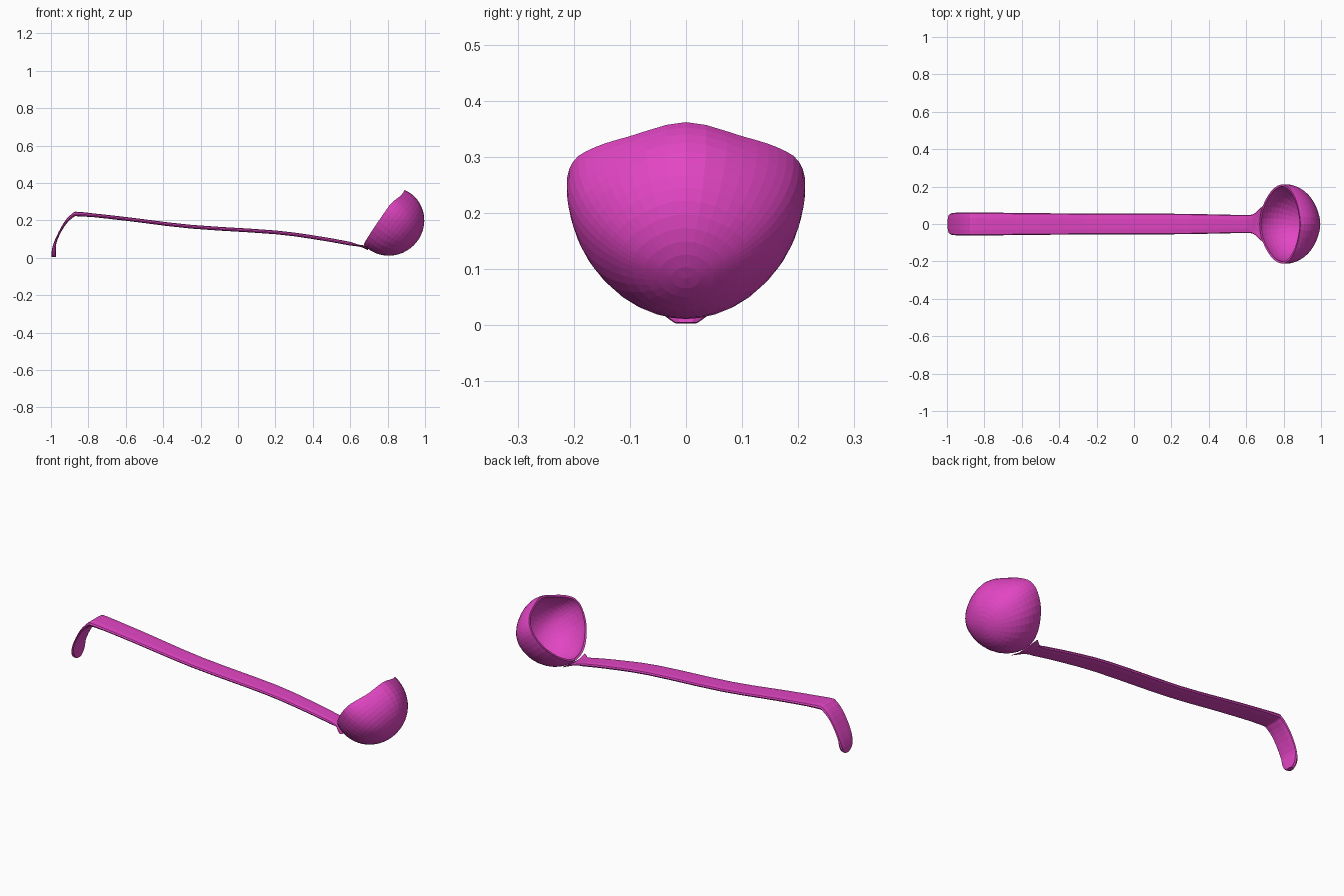
import bpy, math
from mathutils import Vector
from mathutils.geometry import interpolate_bezier

if "Cube" in bpy.data.objects:
    bpy.data.objects.remove(bpy.data.objects["Cube"])

mat = bpy.data.materials.new("pink_enamel")
mat.diffuse_color = (0.76, 0.06, 0.55, 1)
mat.use_nodes = True
mat.node_tree.nodes["Principled BSDF"].inputs["Base Color"].default_value = mat.diffuse_color


def make_object(name, verts, faces):
    mesh = bpy.data.meshes.new(name)
    mesh.from_pydata(verts, [], faces)
    mesh.materials.append(mat)
    obj = bpy.data.objects.new(name, mesh)
    bpy.context.collection.objects.link(obj)
    return obj


def smooth_path(points, n, closed=False):
    """Catmull-Rom samples through points, n per span."""
    pts = [Vector(p) for p in points]
    out = []
    count = len(pts)
    for i in range(count if closed else count - 1):
        def at(j):
            return pts[j % count] if closed else pts[min(max(j, 0), count - 1)]
        a, b, c, d = at(i - 1), at(i), at(i + 1), at(i + 2)
        for k in range(n):
            t = k / n
            out.append(0.5 * (2 * b + (c - a) * t + (2 * a - 5 * b + 4 * c - d) * t * t
                              + (3 * b - a - 3 * c + d) * t ** 3))
    if not closed:
        out.append(pts[-1])
    return out


# Bowl: spherical shell swept from its pole out to a slanted, slightly peaked rim
center = Vector((0.79, 0, 0.215))
half_rim = [(0.672, 0, 0.070), (0.688, 0.095, 0.100), (0.735, 0.178, 0.172),
            (0.785, 0.211, 0.245), (0.82, 0.201, 0.292), (0.85, 0.163, 0.317),
            (0.875, 0.10, 0.337), (0.89, 0, 0.362)]
rim = smooth_path(half_rim + [(x, -y, z) for x, y, z in half_rim[-2:0:-1]], 3, True)
pole = Vector((0.78, 0, -0.62)).normalized()
R, rings, n = 0.211, 14, len(rim)
verts, faces = [center + pole * R], []
for i in range(1, rings + 1):
    s = i / rings
    for p in rim:
        d = p - center
        verts.append(center + pole.slerp(d.normalized(), s) * (R + (d.length - R) * s * s))
for j in range(n):
    k = (j + 1) % n
    faces.append((0, 1 + k, 1 + j))
    for i in range(rings - 1):
        a, b = 1 + i * n, 1 + (i + 1) * n
        faces.append((a + j, a + k, b + k, b + j))
bowl = make_object("bowl", verts, faces)
bpy.context.view_layer.objects.active = bowl
bowl.select_set(True)
bpy.ops.object.mode_set(mode='EDIT')
bpy.ops.mesh.select_all(action='SELECT')
bpy.ops.mesh.normals_make_consistent(inside=False)
bpy.ops.object.mode_set(mode='OBJECT')
wall = bowl.modifiers.new("wall", 'SOLIDIFY')
wall.thickness = 0.011
wall.offset = -1

# Handle: flat strap with a hook, flaring and cupping into the bowl
# stations: x, z, half width, cupping
stations = [(-0.984, 0.004, 0.020), (-0.985, 0.02, 0.040), (-0.982, 0.05, 0.053),
            (-0.97, 0.10, 0.059), (-0.93, 0.177, 0.061), (-0.885, 0.225, 0.062),
            (-0.84, 0.233, 0.062), (-0.60, 0.208, 0.059), (-0.25, 0.166, 0.056),
            (0.20, 0.136, 0.055), (0.45, 0.102, 0.051), (0.60, 0.075, 0.048),
            (0.64, 0.066, 0.054), (0.665, 0.058, 0.076), (0.69, 0.046, 0.098)]
path = smooth_path(stations, 3)
# strap cross-section: fraction of half width, fraction of half thickness
section = [(-1, 0), (-0.92, 0.7), (-0.5, 1), (0, 1), (0.5, 1), (0.92, 0.7),
           (1, 0), (0.92, -0.7), (0.5, -1), (0, -1), (-0.5, -1), (-0.92, -0.7)]
m = len(section)
verts, faces = [], []
for i, p in enumerate(path):
    t = path[min(i + 1, len(path) - 1)] - path[max(i - 1, 0)]
    nx, nz = Vector((-t.z, t.x)).normalized()
    cup = 1.6 * min(max((p.x - 0.6) / 0.08, 0), 1)
    half = 0.012 if p.x < -0.8 else 0.010
    if p.x > 0.62:
        half = 0.007
    for u, v in section:
        y = u * p.z
        verts.append((p.x + nx * v * half, y, p.y + nz * v * half + cup * y * y))
for i in range(len(path) - 1):
    for j in range(m):
        k = (j + 1) % m
        faces.append((i * m + j, (i + 1) * m + j, (i + 1) * m + k, i * m + k))
faces.append(tuple(range(m)))
faces.append(tuple(reversed(range((len(path) - 1) * m, len(path) * m))))
handle = make_object("handle", verts, faces)

# Keep a faint facet look: smooth only very shallow angles
bowl.select_set(False)
handle.select_set(True)
bpy.context.view_layer.objects.active = handle
bpy.ops.object.mode_set(mode='EDIT')
bpy.ops.mesh.select_all(action='SELECT')
bpy.ops.mesh.normals_make_consistent(inside=False)
bpy.ops.object.mode_set(mode='OBJECT')
